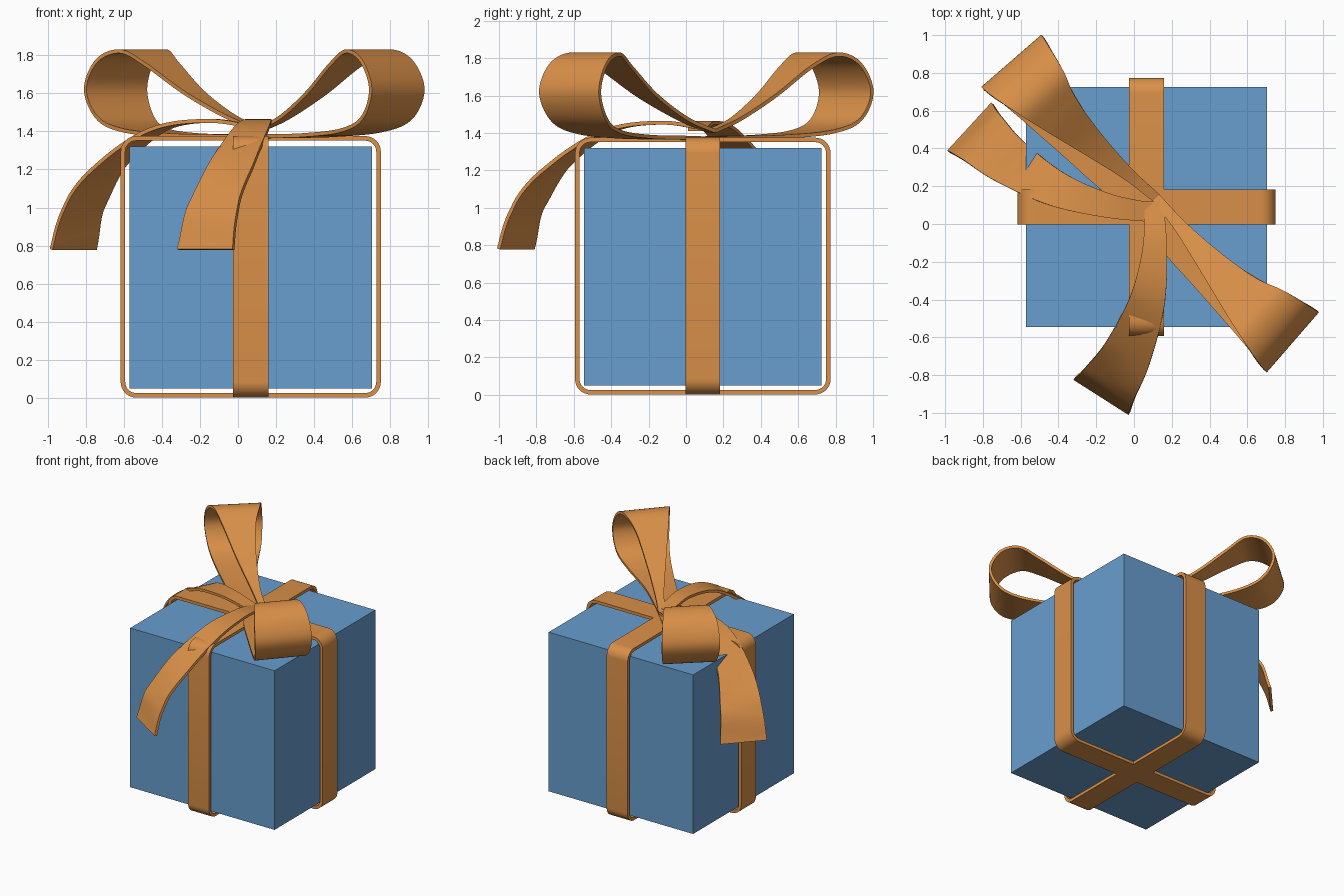
import bpy, bmesh, math
from mathutils import Vector, Matrix

if "Cube" in bpy.data.objects:
    bpy.data.objects.remove(bpy.data.objects["Cube"])


def material(name, rgb):
    m = bpy.data.materials.new(name)
    m.diffuse_color = (*rgb, 1)
    m.use_nodes = True
    m.node_tree.nodes["Principled BSDF"].inputs["Base Color"].default_value = m.diffuse_color
    return m


BLUE = material("blue paper", (0.14, 0.34, 0.62))
ORANGE = material("orange ribbon", (0.70, 0.28, 0.065))


def spline(points, steps=10):
    """Catmull-Rom through tuples of any length."""
    p = [Vector(q) for q in points]
    p = [2 * p[0] - p[1]] + p + [2 * p[-1] - p[-2]]
    out = []
    for i in range(1, len(p) - 2):
        a, b, c, d = p[i - 1:i + 3]
        for k in range(steps):
            t = k / steps
            out.append(0.5 * (2 * b + (c - a) * t + (2 * a - 5 * b + 4 * c - d) * t * t
                              + (3 * b - a - 3 * c + d) * t ** 3))
    return out + [p[-2]]


def ribbon(name, edges, thickness, closed=False, offset=0, across=4):
    """Strip between pairs of edge points, thickened."""
    bm = bmesh.new()
    rows = [[bm.verts.new(l.lerp(r, j / across)) for j in range(across + 1)] for l, r in edges]
    n = len(rows)
    for i in range(n if closed else n - 1):
        a, b = rows[i], rows[(i + 1) % n]
        for j in range(across):
            bm.faces.new((a[j], a[j + 1], b[j + 1], b[j]))
    bmesh.ops.recalc_face_normals(bm, faces=bm.faces)
    me = bpy.data.meshes.new(name)
    bm.to_mesh(me)
    bm.free()
    me.materials.append(ORANGE)
    ob = bpy.data.objects.new(name, me)
    bpy.context.collection.objects.link(ob)
    mod = ob.modifiers.new("thickness", 'SOLIDIFY')
    mod.thickness, mod.offset = thickness, offset
    bpy.ops.object.select_all(action='DESELECT')
    bpy.context.view_layer.objects.active = ob
    ob.select_set(True)
    bpy.ops.object.modifier_apply(modifier=mod.name)
    bpy.ops.object.shade_smooth_by_angle(angle=math.radians(40))
    return ob


# Gift box
CX, CY = 0.067, 0.09
bpy.ops.mesh.primitive_cube_add(size=1, location=(CX, CY, 0.685))
box = bpy.context.object
box.name = "gift_box"
box.scale = (1.275, 1.27, 1.27)
box.data.materials.append(BLUE)

# Two bands wrapped round the box with rounded corners
T = 0.024
HALF, ZMID, HZ, RAD = 0.683 - T / 2, 0.6885, 0.6865 - T / 2, 0.07
outline = []
for q, (sx, sz) in enumerate([(1, 1), (-1, 1), (-1, -1), (1, -1)]):
    for k in range(9):
        a = math.radians(90 * q + 90 * k / 8)
        outline.append((sx * (HALF - RAD) + RAD * math.cos(a),
                        ZMID + sz * (HZ - RAD) + RAD * math.sin(a)))
W = 0.0925
ribbon("band_left_to_right", [(Vector((CX + h, CY - W, z)), Vector((CX + h, CY + W, z)))
                              for h, z in outline], T, True, 0, 1)
ribbon("band_front_to_back", [(Vector((CX - W, CY + h, z)), Vector((CX + W, CY + h, z)))
                              for h, z in outline], T, True, 0, 1)

# Bow loops: distance along, height, and the two side edges; mirrored over the box diagonal
loop = spline([
    (0.00, 1.41, -0.03, 0.02), (0.20, 1.475, -0.05, 0.02), (0.45, 1.60, -0.10, 0.045),
    (0.68, 1.75, -0.15, 0.09), (0.83, 1.82, -0.18, 0.15), (0.97, 1.77, -0.205, 0.19),
    (1.045, 1.62, -0.21, 0.21), (0.97, 1.47, -0.20, 0.19), (0.80, 1.405, -0.19, 0.13),
    (0.50, 1.38, -0.18, 0.05), (0.20, 1.375, -0.17, 0.02), (0.00, 1.37, -0.12, 0.01)])
U, V, ORIGIN = Vector((0.683, -0.73, 0)), Vector((0.73, 0.683, 0)), Vector((0.12, 0.143, 0))


def loop_point(s, z, v):
    return ORIGIN + U * (s - 0.1 * v * s) + V * v + Vector((0, 0, z))


right = [(loop_point(s, z, a), loop_point(s, z, b)) for s, z, a, b in loop]


def swap(p):
    return Vector((p.y - CY + CX, p.x - CX + CY, p.z))


ribbon("bow_loop_right", right, 0.02)
ribbon("bow_loop_left", [(swap(a), swap(b)) for a, b in right], 0.02)

# Bow tails: centre line plus width; the second is the first turned about the knot
tail = spline([
    (0.10, 0.06, 1.42, 0.10), (-0.15, 0.10, 1.455, 0.13), (-0.42, 0.19, 1.41, 0.19),
    (-0.67, 0.34, 1.22, 0.26), (-0.81, 0.46, 1.00, 0.31), (-0.865, 0.51, 0.78, 0.345)])
edges = []
for i, p in enumerate(tail):
    d = tail[min(i + 1, len(tail) - 1)] - tail[max(i - 1, 0)]
    side = Vector((d[1], -d[0], 0)).normalized() * p[3] / 2
    mid = Vector(p[:3])
    edges.append((mid - side, mid + side))
ribbon("bow_tail_left", edges, 0.02)
turn = (Matrix.Translation((0.086, 0.115, 0)) @ Matrix.Rotation(math.radians(100), 4, 'Z')
        @ Matrix.Translation((-0.1, -0.08, 0)))
ribbon("bow_tail_front", [(turn @ a, turn @ b) for a, b in edges], 0.02)
